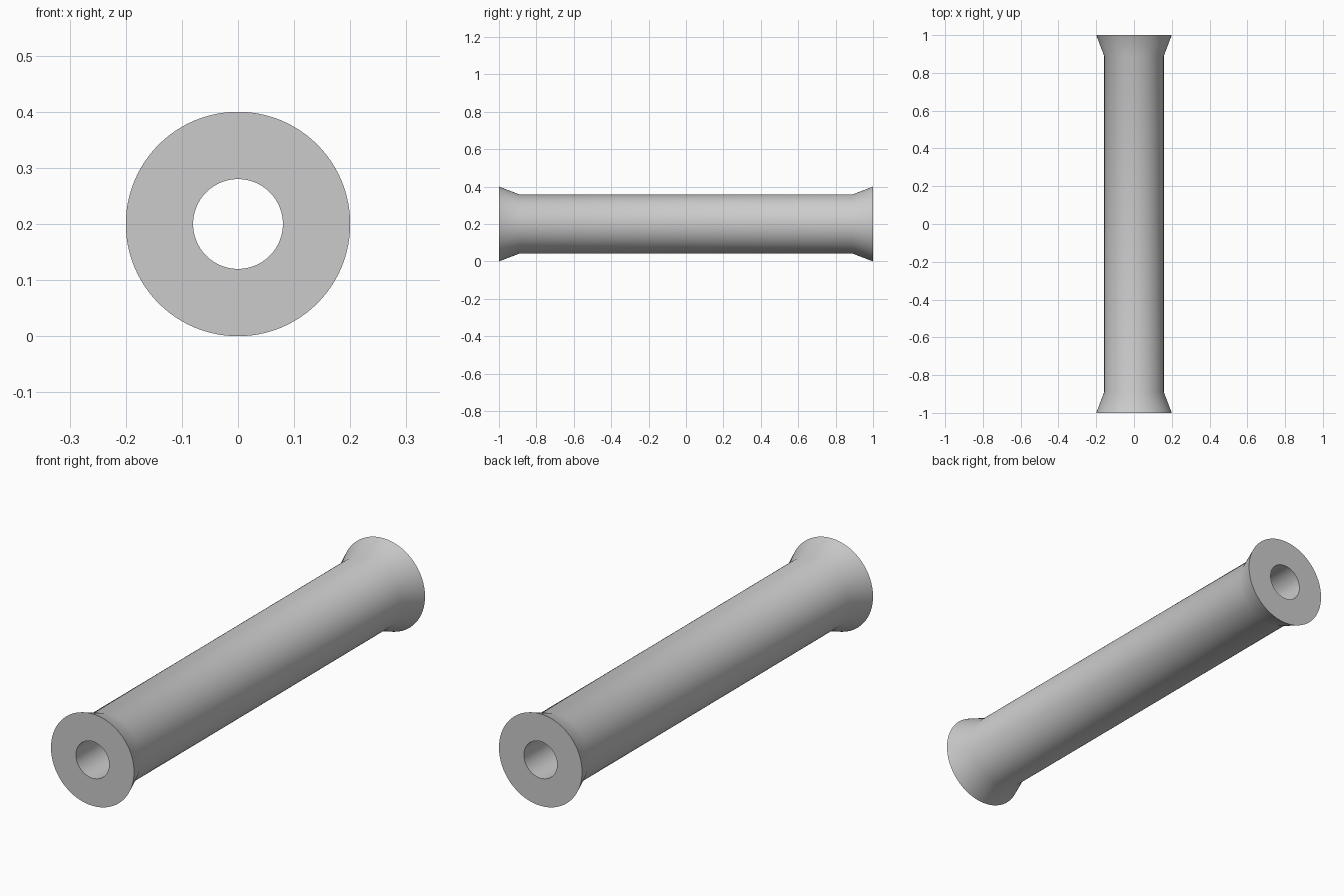
import bpy
import bmesh
import math
from mathutils import Matrix, Vector

SEGMENTS = 96
HALF_LENGTH = 1.0
FLARE_START = 0.89
END_RADIUS = 0.2
SHAFT_RADIUS = 0.158
BORE_RADIUS = 0.08

cube = bpy.data.objects.get("Cube")
if cube:
    bpy.data.objects.remove(cube, do_unlink=True)

# Plain grey finish
grey = bpy.data.materials.new("light_grey")
grey.use_nodes = True
colour = (0.6, 0.6, 0.6, 1.0)
grey.diffuse_color = colour
grey.node_tree.nodes["Principled BSDF"].inputs["Base Color"].default_value = colour

# Closed wall profile as (radius, position along the tube)
profile = [
    (BORE_RADIUS, -HALF_LENGTH),
    (END_RADIUS, -HALF_LENGTH),
    (SHAFT_RADIUS, -FLARE_START),
    (SHAFT_RADIUS, FLARE_START),
    (END_RADIUS, HALF_LENGTH),
    (BORE_RADIUS, HALF_LENGTH),
]

# Flared tube: spin the wall profile around the y axis
bm = bmesh.new()
verts = [bm.verts.new((r, y, 0)) for r, y in profile]
edges = [bm.edges.new((v, verts[i - 1])) for i, v in enumerate(verts)]
bmesh.ops.spin(bm, geom=verts + edges, cent=(0, 0, 0), axis=(0, 1, 0),
               angle=math.tau, steps=SEGMENTS, use_merge=True)
bmesh.ops.remove_doubles(bm, verts=bm.verts[:], dist=0.0001)
bmesh.ops.recalc_face_normals(bm, faces=bm.faces[:])
bm.transform(Matrix.Translation(Vector((0, 0, END_RADIUS))))

mesh = bpy.data.meshes.new("flared_tube")
bm.to_mesh(mesh)
bm.free()
mesh.materials.append(grey)
tube = bpy.data.objects.new("flared_tube", mesh)
bpy.context.collection.objects.link(tube)

# Smooth walls with crisp end rims
bpy.ops.object.select_all(action="DESELECT")
tube.select_set(True)
bpy.context.view_layer.objects.active = tube
bpy.ops.object.shade_smooth_by_angle(angle=math.radians(35))
